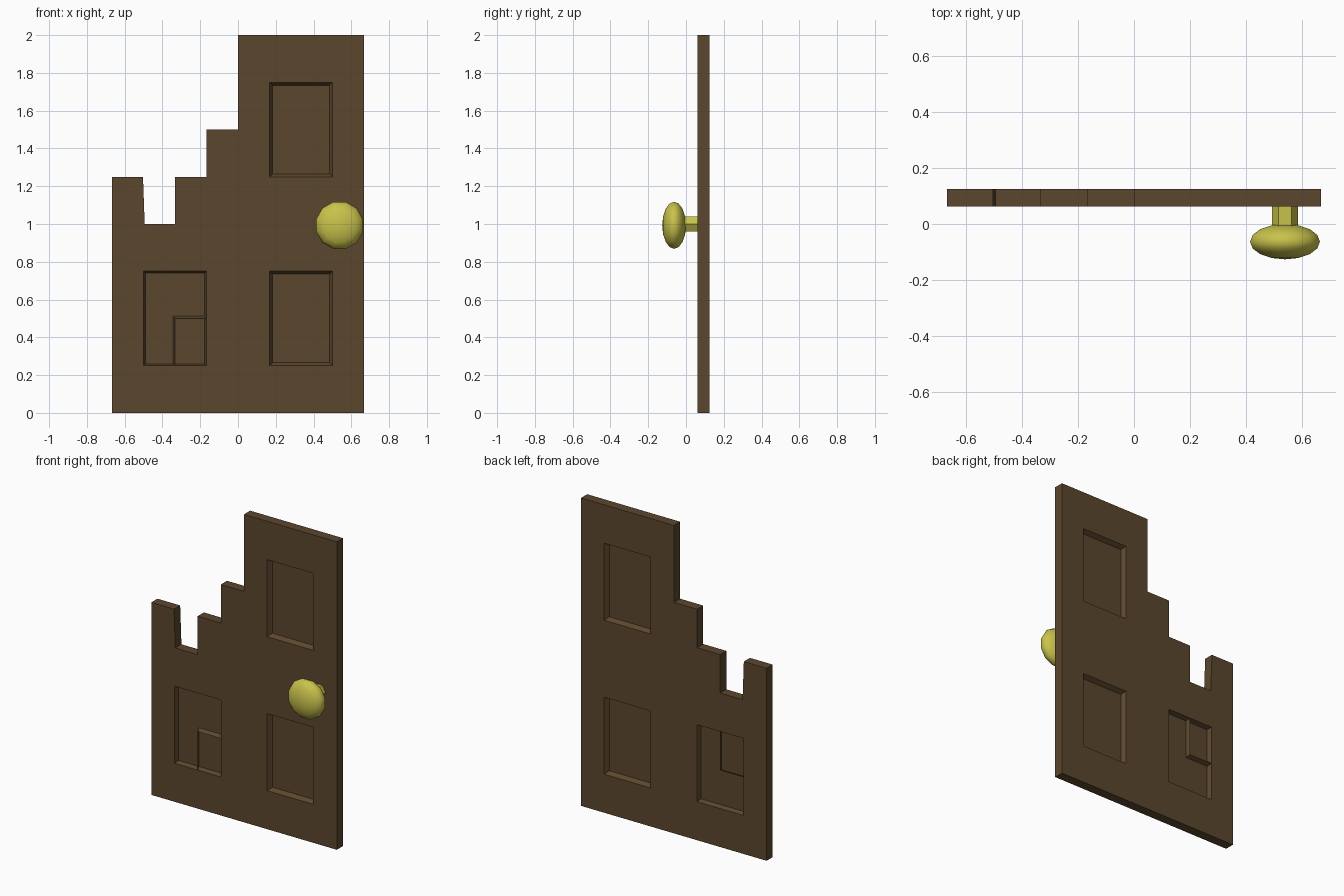
import bpy, bmesh, math
from mathutils import Matrix

if "Cube" in bpy.data.objects:
    bpy.data.objects.remove(bpy.data.objects["Cube"])

CX, CZ = 1 / 6, 0.25            # cell size of the door grid
Y0, Y1 = 0.062, 0.125           # front and back of the door
HEIGHTS = [5, 4, 5, 6, 8, 8, 8, 8]
DEPTH = 0.029


def material(name, rgb):
    m = bpy.data.materials.new(name)
    m.diffuse_color = (*rgb, 1)
    m.use_nodes = True
    m.node_tree.nodes["Principled BSDF"].inputs["Base Color"].default_value = m.diffuse_color
    return m


def finish(bm, name, mat):
    me = bpy.data.meshes.new(name)
    bm.to_mesh(me)
    bm.free()
    me.materials.append(mat)
    ob = bpy.data.objects.new(name, me)
    bpy.context.collection.objects.link(ob)
    return ob


wood = material("dark_wood", (0.105, 0.063, 0.027))
brass = material("brass", (0.58, 0.54, 0.07))

# Door slab: stepped, broken outline made of cells
bm = bmesh.new()


def solid(c, r):
    return 0 <= c < 8 and 0 <= r < HEIGHTS[c]


def quad(*pts):
    return bm.faces.new([bm.verts.new(p) for p in pts])


for c in range(8):
    for r in range(HEIGHTS[c]):
        a, b = (c - 4) * CX, (c - 3) * CX
        d, e = r * CZ, (r + 1) * CZ
        quad((a, Y0, d), (b, Y0, d), (b, Y0, e), (a, Y0, e))
        quad((b, Y1, d), (a, Y1, d), (a, Y1, e), (b, Y1, e))
        for dc, dr, p, q in ((-1, 0, (a, e), (a, d)), (1, 0, (b, d), (b, e)),
                             (0, -1, (a, d), (b, d)), (0, 1, (b, e), (a, e))):
            if not solid(c + dc, r + dr):
                quad((p[0], Y0, p[1]), (p[0], Y1, p[1]),
                     (q[0], Y1, q[1]), (q[0], Y0, q[1]))
bmesh.ops.remove_doubles(bm, verts=bm.verts, dist=1e-4)
bmesh.ops.recalc_face_normals(bm, faces=bm.faces)

# Recessed panels on both sides
for x, z, slope in ((1 / 3, 1.5, 0.016), (1 / 3, 0.5, 0.016), (-1 / 3, 0.5, 0.01)):
    for s in (-1, 1):
        faces = [f for f in bm.faces if f.normal.y * s > 0.9
                 and abs(f.calc_center_median().x - x) < CX
                 and abs(f.calc_center_median().z - z) < CZ]
        bmesh.ops.inset_region(bm, faces=faces, thickness=slope, depth=-DEPTH,
                               use_even_offset=True)

# Slightly skewed side of the notch
for v in bm.verts:
    if abs(v.co.x + 0.5) < 1e-3 and v.co.z > 0.99:
        v.co.x += 0.006 if v.co.z < 1.1 else -0.003
finish(bm, "door_slab", wood)


# Thin corner ledges inside the lower left panel
def ledge(name, pts, dx, dz, y, depth):
    bm = bmesh.new()
    rows = [(bm.verts.new((x, y, z)), bm.verts.new((x + dx, y + depth, z + dz)))
            for x, z in pts]
    for (a, b), (c, d) in zip(rows, rows[1:]):
        bm.faces.new((a, b, d, c))
    finish(bm, name, wood)


ledge("front_panel_ledge", [(-CX, 0.5), (-2 * CX, 0.5), (-2 * CX, 0.25)],
      -0.01, 0.012, Y0, DEPTH)
ledge("back_panel_ledge", [(-2 * CX, 0.75), (-2 * CX, 0.5), (-3 * CX, 0.5)],
      0.01, -0.012, Y1, -DEPTH)

# Knob stem: hexagonal rod
KX = 0.538
bm = bmesh.new()
bmesh.ops.create_cone(bm, cap_ends=True, segments=6, radius1=0.047, radius2=0.047, depth=0.09,
                      matrix=Matrix.Translation((KX, 0.018, 1.0))
                      @ Matrix.Rotation(math.pi / 2, 4, 'X')
                      @ Matrix.Rotation(math.pi / 2, 4, 'Z'))
# keep the hexagon points sideways
if max(v.co.x for v in bm.verts) - KX < 0.045:
    bmesh.ops.rotate(bm, verts=bm.verts, cent=(KX, 0, 1.0),
                     matrix=Matrix.Rotation(math.pi / 6, 3, 'Y'))
finish(bm, "knob_stem", brass)

# Knob: flattened ball
bm = bmesh.new()
bmesh.ops.create_uvsphere(bm, u_segments=12, v_segments=8, radius=1,
                          matrix=Matrix.Translation((KX, -0.063, 0.993))
                          @ Matrix.Diagonal((0.129, 0.063, 0.129, 1))
                          @ Matrix.Rotation(math.pi / 2, 4, 'X')
                          @ Matrix.Rotation(math.pi / 12, 4, 'Z'))
for f in bm.faces:
    f.smooth = True
finish(bm, "knob", brass)
